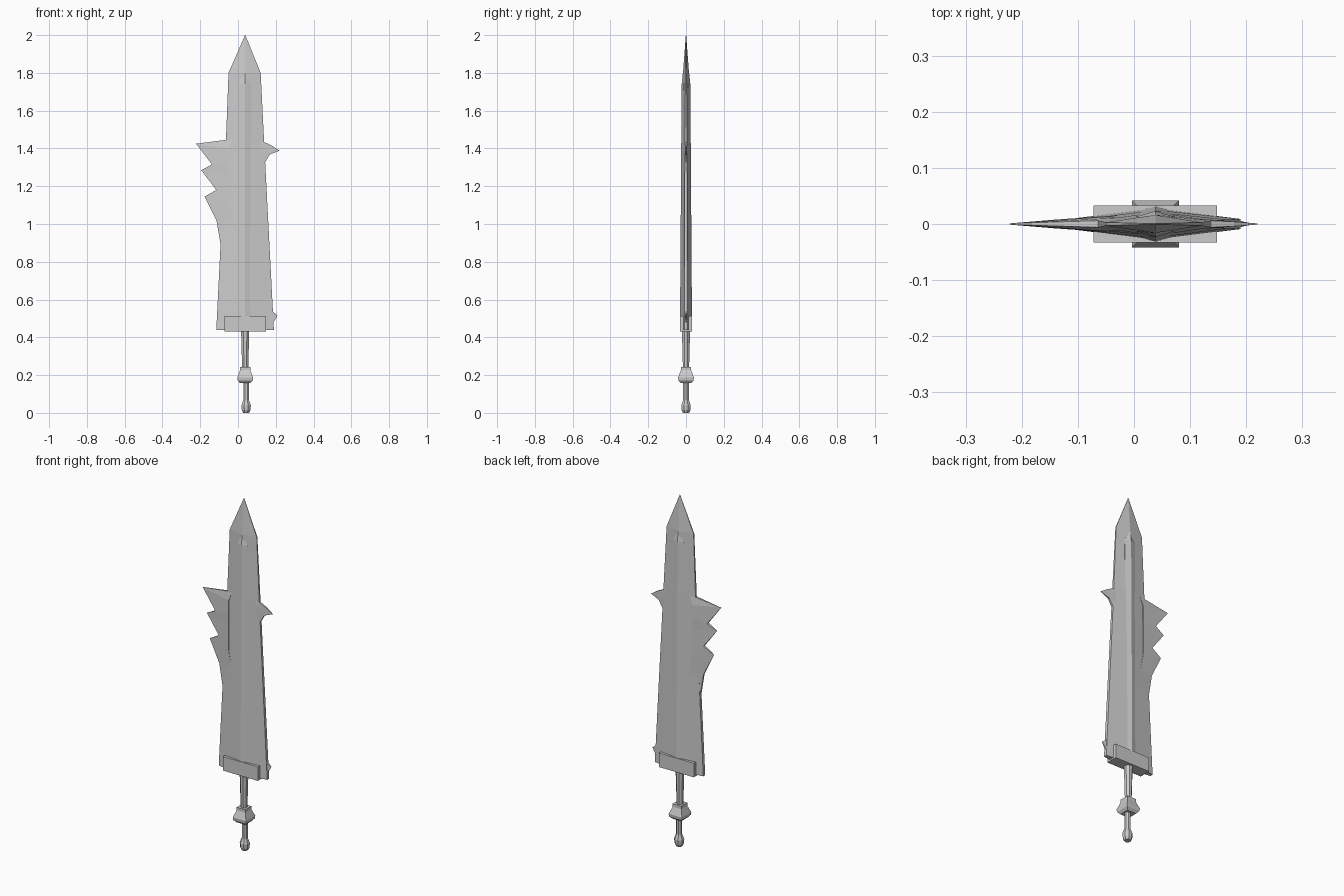
import bpy
from math import cos, sin, pi

CX = 0.038  # centre line of blade


def make(name, verts, faces):
    me = bpy.data.meshes.new(name)
    me.from_pydata(verts, [], faces)
    me.validate()
    ob = bpy.data.objects.new(name, me)
    bpy.context.collection.objects.link(ob)
    return ob


def loft(name, rings):
    """Skin equal-length rings of points and cap both ends."""
    n = len(rings[0])
    verts = [p for r in rings for p in r]
    faces = [(i * n + j, i * n + (j + 1) % n, (i + 1) * n + (j + 1) % n, (i + 1) * n + j)
             for i in range(len(rings) - 1) for j in range(n)]
    faces += [tuple(reversed(range(n))), tuple(range(len(verts) - n, len(verts)))]
    return make(name, verts, faces)


def turned(name, profile, sides, cx):
    """Prism of (z, half width) rings with flat sides facing the axes."""
    k = 1 / cos(pi / sides)
    return loft(name, [[(cx + r * k * cos(2 * pi * (i + .5) / sides),
                         r * k * sin(2 * pi * (i + .5) / sides), z)
                        for i in range(sides)] for z, r in profile])


def six(xl, xc, xr, z, edge, mid):
    return [(xl, -edge, z), (xc, -mid, z), (xr, -edge, z),
            (xr, edge, z), (xc, mid, z), (xl, edge, z)]


def fin(name, rows):
    """Spiked edge: rows of (outer x, outer z, outer y, inner x, inner z, inner y)."""
    return loft(name, [[(xi, -yi, zi), (xo, -yo, zo), (xo, yo, zo), (xi, yi, zi)]
                       for xo, zo, yo, xi, zi, yi in rows])


# Blade body with thin flat edges
loft("blade", [six(xl, CX, xr, z, e, m) for xl, xr, z, e, m in [
    (-0.115, 0.19, 0.44, 0.009, 0.028),
    (-0.092, 0.166, 0.9, 0.008, 0.025),
    (-0.064, 0.138, 1.44, 0.006, 0.021),
    (-0.05, 0.12, 1.8, 0.003, 0.016),
    (CX - .001, CX + .001, 2.0, 0.0005, 0.001)]])

# Raised central ridge
loft("blade_ridge", [six(CX - w, CX, CX + w, z, e, m) for w, z, e, m in [
    (0.036, 0.44, 0.022, 0.032),
    (0.034, 1.74, 0.013, 0.023),
    (0.002, 1.8, 0.012, 0.0165)]])

# Barbs on the left edge
fin("left_barbs", [
    (-0.092, 0.89, 0.006, -0.03, 0.86, 0.015),
    (-0.114, 1.02, 0.005, -0.03, 1.02, 0.015),
    (-0.177, 1.145, 0.001, -0.05, 1.12, 0.014),
    (-0.115, 1.18, 0.008, -0.05, 1.19, 0.014),
    (-0.195, 1.285, 0.001, -0.05, 1.26, 0.014),
    (-0.138, 1.315, 0.008, -0.05, 1.33, 0.014),
    (-0.222, 1.425, 0.001, -0.05, 1.40, 0.013),
    (-0.06, 1.446, 0.006, -0.03, 1.448, 0.011)])

# Hooked spike and small nub on the right edge
fin("right_spike", [
    (0.143, 1.325, 0.006, 0.12, 1.32, 0.009),
    (0.168, 1.368, 0.005, 0.12, 1.36, 0.009),
    (0.22, 1.388, 0.001, 0.12, 1.39, 0.009),
    (0.178, 1.416, 0.004, 0.12, 1.42, 0.009),
    (0.136, 1.435, 0.006, 0.12, 1.44, 0.009)])
fin("right_nub", [
    (0.187, 0.48, 0.006, 0.17, 0.48, 0.008),
    (0.21, 0.515, 0.001, 0.17, 0.51, 0.008),
    (0.186, 0.535, 0.006, 0.17, 0.535, 0.008)])

# Guard block around the blade base
bpy.ops.mesh.primitive_cube_add(size=1, location=(CX, 0, 0.472))
guard = bpy.context.object
guard.name = "guard"
guard.scale = (0.22, 0.066, 0.08)

# Handle
turned("grip", [(0.22, 0.016), (0.34, 0.019), (0.45, 0.022)], 8, CX)
turned("collar", [(0.158, 0.028), (0.172, 0.04), (0.187, 0.042),
                  (0.226, 0.027), (0.243, 0.027)], 4, CX)
turned("pommel", [(0, 0.016), (0.015, 0.023), (0.04, 0.025), (0.068, 0.015),
                  (0.165, 0.015)], 8, 0.043)
